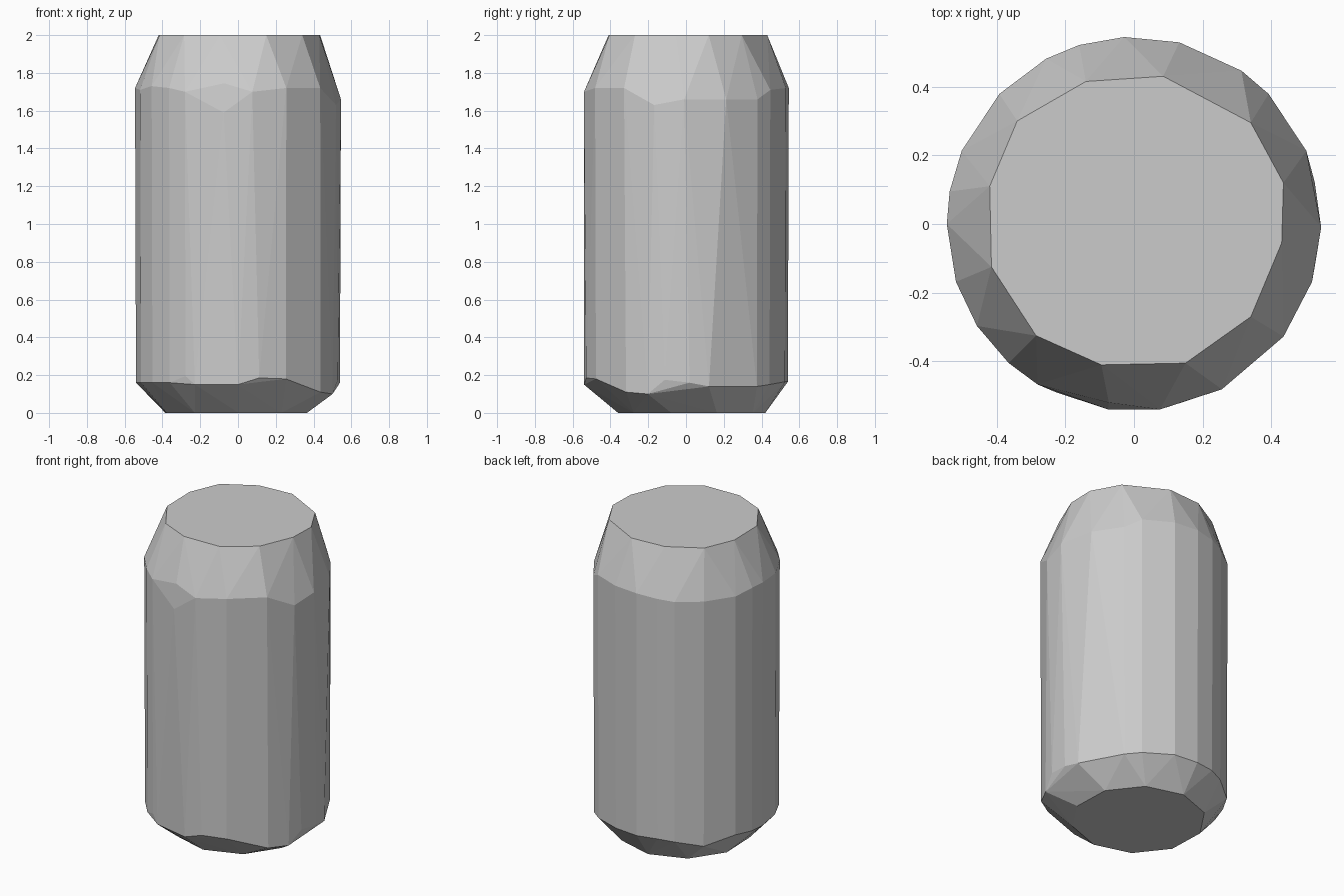
import bpy
import bmesh
from math import cos, sin, radians

default_cube = bpy.data.objects.get("Cube")
if default_cube:
    bpy.data.objects.remove(default_cube, do_unlink=True)


def make_material(name, colour):
    material = bpy.data.materials.new(name)
    material.use_nodes = True
    material.diffuse_color = colour
    material.node_tree.nodes["Principled BSDF"].inputs["Base Color"].default_value = colour
    return material


def polar(angle, radius, height, centre=(0, 0)):
    a = radians(angle)
    return (centre[0] + radius * cos(a), centre[1] + radius * sin(a), height)


# Flat lid outline
lid_outline = [(-.42, .11), (-.34, .30), (-.14, .415), (.085, .43), (.34, .295), (.435, .12),
               (.43, -.055), (.34, -.27), (.15, -.405), (-.095, -.41), (-.285, -.325), (-.415, -.125)]
points = [(x, y, 2) for x, y in lid_outline]

# Uneven shoulder: angle and height of each corner
shoulder = [(180, 1.72), (170, 1.72), (157, 1.7), (136, 1.7), (118, 1.7), (107, 1.71), (93, 1.72),
            (76, 1.72), (55, 1.71), (44, 1.66), (23, 1.66), (-1, 1.66), (-18, 1.63), (-37, 1.72),
            (-62, 1.72), (-82, 1.7), (-98, 1.59), (-121, 1.7), (-132, 1.72), (-147, 1.73), (-162, 1.71)]
points += [polar(angle, .545, height) for angle, height in shoulder]
points.append(polar(-98, .525, 1.745))

# Uneven lower rim: angle and height of each corner
lower_rim = [(180, .16), (170, .16), (157, .17), (136, .13), (118, .16), (107, .17), (93, .165),
             (76, .165), (55, .15), (44, .14), (13, .14), (2, .16), (-12, .175), (-22, .1),
             (-36, .11), (-62, .18), (-78, .185), (-90, .15), (-115, .15), (-121, .195),
             (-132, .16), (-147, .16), (-162, .16)]
points += [polar(angle, .54, height) for angle, height in lower_rim]

# Flat base
points += [polar(-16 + 36 * i, .39, 0, (-.01, .03)) for i in range(10)]

# Faceted body wrapped around the rings
bm = bmesh.new()
for point in points:
    bm.verts.new(point)
hull = bmesh.ops.convex_hull(bm, input=bm.verts)
unused = [v for v in bm.verts if not v.link_faces]
bmesh.ops.delete(bm, geom=unused, context="VERTS")
bmesh.ops.dissolve_limit(bm, angle_limit=radians(.5), verts=bm.verts, edges=bm.edges)
bmesh.ops.recalc_face_normals(bm, faces=bm.faces)

mesh = bpy.data.meshes.new("can_body")
bm.to_mesh(mesh)
bm.free()
mesh.materials.append(make_material("plain grey", (.6, .6, .6, 1)))
can_body = bpy.data.objects.new("can_body", mesh)
bpy.context.collection.objects.link(can_body)
